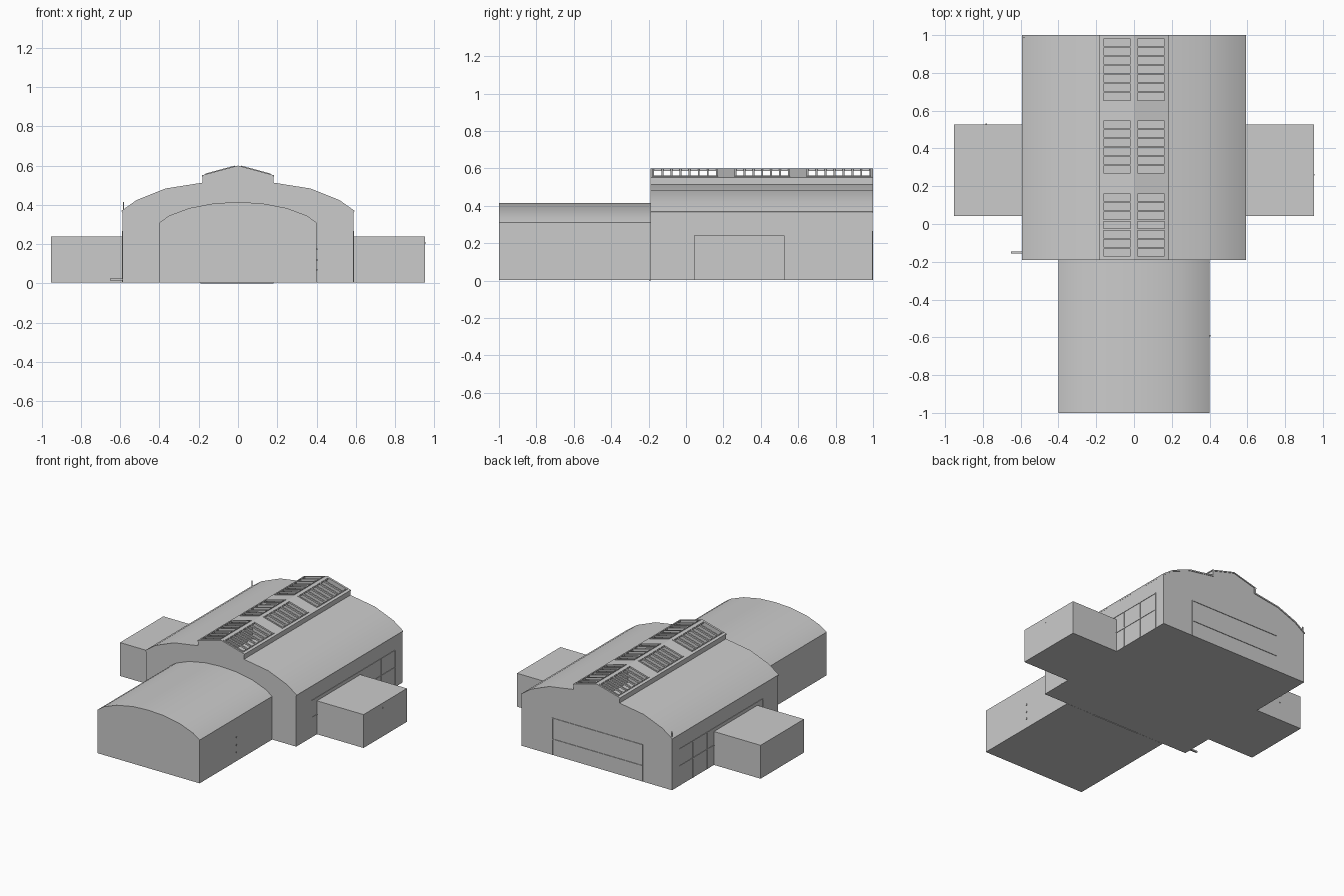
import bpy
import bmesh
import math

if "Cube" in bpy.data.objects:
    bpy.data.objects.remove(bpy.data.objects["Cube"])

Z0 = 0.004            # floor level
Y0, Y1 = -0.19, 0.997  # hall front and back


def add_prism(bm, profile, y0, y1):
    """Extrude an (x, z) outline from y0 to y1."""
    face = bm.faces.new([bm.verts.new((x, y0, z)) for x, z in profile])
    ext = bmesh.ops.extrude_face_region(bm, geom=[face])
    moved = [v for v in ext["geom"] if isinstance(v, bmesh.types.BMVert)]
    bmesh.ops.translate(bm, verts=moved, vec=(0, y1 - y0, 0))


def add_box(bm, x, y, z):
    add_prism(bm, [(x[0], z[0]), (x[1], z[0]), (x[1], z[1]), (x[0], z[1])], *y)


def finish(name, bm, mirror=False, smooth=False):
    bmesh.ops.recalc_face_normals(bm, faces=bm.faces)
    mesh = bpy.data.meshes.new(name)
    bm.to_mesh(mesh)
    bm.free()
    ob = bpy.data.objects.new(name, mesh)
    bpy.context.collection.objects.link(ob)
    if mirror:
        ob.modifiers.new("Mirror", "MIRROR").use_clip = False
    if smooth:
        bpy.ops.object.select_all(action="DESELECT")
        ob.select_set(True)
        bpy.context.view_layer.objects.active = ob
        bpy.ops.object.shade_smooth_by_angle(angle=math.radians(30))
    return ob


def boxes(name, items, mirror=False):
    bm = bmesh.new()
    for item in items:
        add_box(bm, *item)
    return finish(name, bm, mirror)


def mirrored(half):
    return half + [(-x, z) for x, z in reversed(half) if x > 0]


# Front wing with its barrel roof
wing = [(0.4, Z0), (0.4, 0.31), (0.35, 0.345), (0.25, 0.383), (0.12, 0.408), (0, 0.414)]
bm = bmesh.new()
add_prism(bm, mirrored(wing), -1.0, Y0)
finish("front_wing", bm, smooth=True)

# Hall end walls, shaped to the arch and roof lantern
arch = [(0.593, 0.37), (0.515, 0.425), (0.37, 0.483), (0.18, 0.513)]
gable = [(0.588, Z0), (0.588, 0.366)] + [(x, z - 0.003) for x, z in arch[1:]]
gable += [(0.178, 0.55), (0, 0.597)]
bm = bmesh.new()
add_prism(bm, mirrored(gable), Y0 + 0.001, Y0 + 0.013)
add_prism(bm, mirrored(gable), Y1 - 0.013, Y1 - 0.001)
finish("hall_end_walls", bm)

# Hall side walls and floor
boxes("hall_side_walls", [((0.576, 0.588), (Y0 + 0.013, Y1 - 0.013), (Z0, 0.366))], True)
boxes("hall_floor", [((-0.587, 0.587), (Y0 + 0.002, Y1 - 0.002), (Z0, Z0 + 0.004))])

# Curved hall roof, one sheet each side of the lantern
bm = bmesh.new()
add_prism(bm, arch + [(x - 0.003, z - 0.009) for x, z in reversed(arch)], Y0, Y1 + 0.003)
finish("hall_roof", bm, mirror=True, smooth=True)

# Lantern side walls
boxes("lantern_walls", [((0.17, 0.18), (Y0, Y1 + 0.003), (0.505, 0.551))], True)


# Lantern roof: sloping strips around rows of open skylights
def slope(x0, x1, lift=0.0, thick=0.008):
    def height(x):
        return 0.6 - 0.27 * x + lift
    return [(x0, height(x0)), (x1, height(x1)),
            (x1, height(x1) - thick), (x0, height(x0) - thick)]


groups = [(-0.175, 0.165, 7), (0.265, 0.55, 6), (0.65, 0.985, 7)]
IN, OUT = 0.014, 0.166
bm = bmesh.new()
add_prism(bm, slope(0, IN), Y0, Y1 + 0.003)
add_prism(bm, slope(OUT, 0.184), Y0, Y1 + 0.003)
edges = [Y0] + [e for g in groups for e in g[:2]] + [Y1 + 0.003]
for a, b in zip(edges[0::2], edges[1::2]):
    add_prism(bm, slope(IN, OUT), a, b)
finish("lantern_roof", bm, mirror=True)

# Skylight frames standing slightly proud of the lantern roof
bm = bmesh.new()
for a, b, count in groups:
    pitch = (b - a) / count
    for i in range(count + 1):
        y = a + i * pitch
        add_prism(bm, slope(IN, OUT, 0.004, 0.012), y - 0.005, y + 0.005)
    for x in (IN, OUT - 0.005):
        add_prism(bm, slope(x, x + 0.005, 0.004, 0.012), a, b)
finish("skylight_frames", bm, mirror=True)

# Side annexes
boxes("side_annexes", [((0.588, 0.953), (0.042, 0.527), (Z0, 0.24))], True)

# Rear door rails and posts
boxes("rear_door_trim",
      [((-0.36, 0.35), (Y1 - 0.002, 1.0), (z, z + 0.006)) for z in (0.112, 0.26)]
      + [((x, x + 0.005), (Y1 - 0.002, 1.0), (Z0, 0.266)) for x in (-0.36, 0.345)])

# Side wall rails and posts
boxes("side_wall_trim",
      [((0.587, 0.591), (-0.02, 0.92), (z, z + 0.006)) for z in (0.14, 0.26)]
      + [((0.587, 0.591), (y, y + 0.005), (Z0, 0.266)) for y in (-0.02, 0.6, 0.76, 0.915)],
      True)

# Small fittings: threshold, step, mast and wall lamps
boxes("threshold", [((-0.19, 0.18), (Y0 - 0.008, Y0 + 0.002), (0, Z0 + 0.003))])
boxes("side_step", [((-0.652, -0.588), (-0.157, -0.145), (0.014, 0.024))])
boxes("mast", [((-0.585, -0.579), (0.985, 0.991), (0.33, 0.415))])
boxes("wing_lamps", [((0.398, 0.405), (-0.596, -0.588), (z, z + 0.009))
                     for z in (0.065, 0.115, 0.17)])
boxes("annex_lamps", [((0.952, 0.955), (0.256, 0.264), (0.2, 0.21)),
                      ((-0.785, -0.777), (0.526, 0.531), (0.13, 0.137))])
